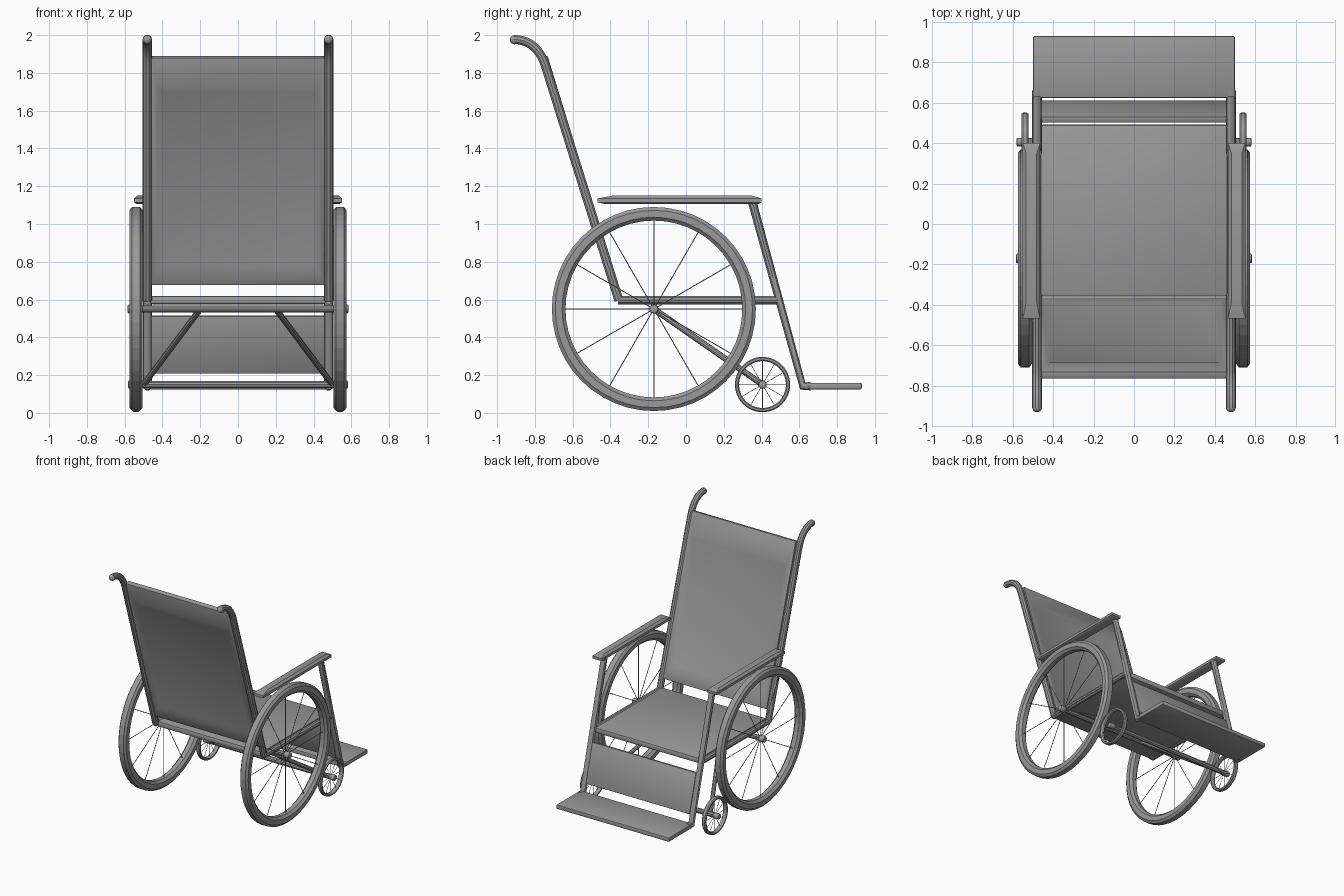
import bpy, bmesh, math
from mathutils import Matrix, Vector

cube = bpy.data.objects.get("Cube")
if cube:
    bpy.data.objects.remove(cube, do_unlink=True)

# One grey for the whole chair
GREY = (0.32, 0.32, 0.32, 1)
mat = bpy.data.materials.new("plain grey")
mat.use_nodes = True
mat.diffuse_color = GREY
mat.node_tree.nodes["Principled BSDF"].inputs["Base Color"].default_value = GREY


def finish(obj, smooth=True):
    obj.data.materials.clear()
    obj.data.materials.append(mat)
    bpy.ops.object.select_all(action='DESELECT')
    obj.select_set(True)
    bpy.context.view_layer.objects.active = obj
    if smooth:
        bpy.ops.object.shade_smooth_by_angle(angle=math.radians(35))
    return obj


def mesh_object(name, bm, smooth=True):
    bmesh.ops.recalc_face_normals(bm, faces=bm.faces)
    mesh = bpy.data.meshes.new(name)
    bm.to_mesh(mesh)
    bm.free()
    obj = bpy.data.objects.new(name, mesh)
    bpy.context.collection.objects.link(obj)
    return finish(obj, smooth)


def tube(name, points, radius):
    """Round tube through a list of points."""
    curve = bpy.data.curves.new(name, 'CURVE')
    curve.dimensions = '3D'
    curve.bevel_depth = radius
    curve.bevel_resolution = 3
    curve.use_fill_caps = True
    spline = curve.splines.new('POLY')
    spline.points.add(len(points) - 1)
    for point, co in zip(spline.points, points):
        point.co = (*co, 1)
    obj = bpy.data.objects.new(name, curve)
    bpy.context.collection.objects.link(obj)
    finish(obj, False)
    bpy.ops.object.convert(target='MESH')
    return finish(bpy.context.object)


def panel(name, low, high, width, thick, bevel, recess=None):
    """Slab between two (y, z) points, optionally recessed on both faces."""
    dy, dz = high[0] - low[0], high[1] - low[1]
    length = math.hypot(dy, dz)
    bm = bmesh.new()
    bmesh.ops.create_cube(bm, size=1, matrix=Matrix.Diagonal((width, length, thick, 1)))
    sides = [f for f in bm.faces if abs(f.normal.z) > 0.9]
    bmesh.ops.bevel(bm, geom=bm.edges[:], offset=bevel, segments=2, affect='EDGES', profile=0.5)
    bm.normal_update()
    if recess:
        margin_low, margin_high = recess
        broad = [f for f in bm.faces if f.calc_area() > width * length * 0.5]
        for face in broad:
            bmesh.ops.inset_region(bm, faces=[face], thickness=0.04)
            for v in face.verts:
                v.co.y = length / 2 - margin_high if v.co.y > 0 else margin_low - length / 2
            bmesh.ops.inset_region(bm, faces=[face], thickness=0.042, depth=-0.009)
    turn = Matrix.Rotation(math.atan2(dz, dy), 4, 'X')
    place = Matrix.Translation((0, (low[0] + high[0]) / 2, (low[1] + high[1]) / 2))
    bmesh.ops.transform(bm, matrix=place @ turn, verts=bm.verts)
    return mesh_object(name, bm)


def ring(name, centre, inner, outer, half, steps=48):
    """Chamfered rim turned around the x axis."""
    cut = (outer - inner) * 0.25
    profile = [(inner, half * 0.5), (inner + cut, half), (outer - cut, half), (outer, half * 0.6)]
    profile += [(r, -x) for r, x in reversed(profile)]
    bm = bmesh.new()
    loops = []
    for i in range(steps):
        a = math.tau * i / steps
        loops.append([bm.verts.new(Vector(centre) + Vector((x, r * math.cos(a), r * math.sin(a))))
                      for r, x in profile])
    n = len(profile)
    for i in range(steps):
        a, b = loops[i], loops[(i + 1) % steps]
        for j in range(n):
            k = (j + 1) % n
            bm.faces.new((a[j], a[k], b[k], b[j]))
    return mesh_object(name, bm, False)


def spokes(name, centre, length, radius):
    """Twelve thin rods around a hub."""
    bm = bmesh.new()
    for i in range(6):
        turn = Matrix.Rotation(math.tau * i / 12, 4, 'X')
        bmesh.ops.create_cone(bm, cap_ends=True, segments=6, radius1=radius, radius2=radius,
                              depth=2 * length, matrix=Matrix.Translation(centre) @ turn)
    return mesh_object(name, bm)


def hub(name, centre, radius, half):
    """Small rounded boss on the x axis."""
    bm = bmesh.new()
    bmesh.ops.create_cone(bm, cap_ends=True, segments=16, radius1=radius, radius2=radius, depth=2 * half,
                          matrix=Matrix.Translation(centre) @ Matrix.Rotation(math.pi / 2, 4, 'Y'))
    rims = [e for e in bm.edges if abs(e.verts[0].co.x - e.verts[1].co.x) < 1e-4]
    bmesh.ops.bevel(bm, geom=rims, offset=radius * 0.35, segments=2, affect='EDGES', profile=0.5)
    return mesh_object(name, bm)


def armrest(name, x):
    """Pad with a thin outer edge and a raised, narrower top."""
    bm = bmesh.new()
    layers = [(1.106, 0.030, -0.43, 0.385), (1.115, 0.043, -0.468, 0.40),
              (1.135, 0.043, -0.468, 0.40), (1.15, 0.026, -0.39, 0.35)]
    rows = [[bm.verts.new((x + sx * w, y, z)) for sx, y in ((-1, a), (1, a), (1, b), (-1, b))]
            for z, w, a, b in layers]
    bm.faces.new(rows[0])
    bm.faces.new(rows[-1])
    for low, high in zip(rows, rows[1:]):
        for j in range(4):
            k = (j + 1) % 4
            bm.faces.new((low[j], low[k], high[k], high[j]))
    return mesh_object(name, bm)


AXLE = (-0.17, 0.55)
CASTER = (0.405, 0.15)

for side, s in (("left", 1), ("right", -1)):
    x = 0.48 * s
    # Back tube with a smoothly bent push handle
    a, b, c = Vector((-0.745, 1.84)), Vector((-0.79, 1.978)), Vector((-0.92, 1.978))
    bend = [a * (1 - t) ** 2 + b * 2 * t * (1 - t) + c * t * t for t in (i / 10 for i in range(10))]
    path = [(x, -0.355, 0.595)] + [(x, p.x, p.y) for p in bend] + [(x, -0.912, 1.978)]
    tube(side + "_back_tube", path, 0.025)
    hub_end = bmesh.new()
    bmesh.ops.create_uvsphere(hub_end, u_segments=16, v_segments=8, radius=0.0245,
                              matrix=Matrix.Translation((x, -0.908, 1.9755)))
    mesh_object(side + "_handle_end", hub_end)

    # Seat rail, front post and footrest bracket
    tube(side + "_seat_rail", [(x, -0.36, 0.597), (x, 0.49, 0.597)], 0.023)
    tube(side + "_front_post", [(x, 0.35, 1.12), (x, 0.618, 0.142), (x, 0.66, 0.142)], 0.024)
    armrest(side + "_armrest", 0.508 * s)

    # Large wheel
    centre = (0.54 * s, *AXLE)
    ring(side + "_large_wheel", centre, 0.468, 0.54, 0.035)
    spokes(side + "_large_spokes", centre, 0.475, 0.0025)
    hub(side + "_large_hub", (0.555 * s, *AXLE), 0.024, 0.03)

    # Small wheel
    centre = (0.54 * s, *CASTER)
    ring(side + "_small_wheel", centre, 0.124, 0.146, 0.017)
    spokes(side + "_small_spokes", centre, 0.128, 0.0015)
    hub(side + "_small_hub", (0.558 * s, *CASTER), 0.022, 0.024)

    # Slanted brace between the two axles
    tube(side + "_brace", [(0.2 * s, *AXLE), (0.5 * s, *CASTER)], 0.016)

# Axles
tube("large_axle", [(-0.55, *AXLE), (0.55, *AXLE)], 0.02)
tube("small_axle", [(-0.55, *CASTER), (0.55, *CASTER)], 0.02)

# Seat, backrest, calf panel and footrest
panel("seat", (-0.36, 0.597), (0.492, 0.597), 0.93, 0.046, 0.014)
panel("backrest", (-0.38, 0.68), (-0.75, 1.885), 0.92, 0.036, 0.004, recess=(0.08, 0.165))
panel("calf_panel", (0.599, 0.212), (0.516, 0.514), 0.92, 0.03, 0.005)
panel("footrest", (0.625, 0.142), (0.931, 0.142), 1.0, 0.034, 0.007)
